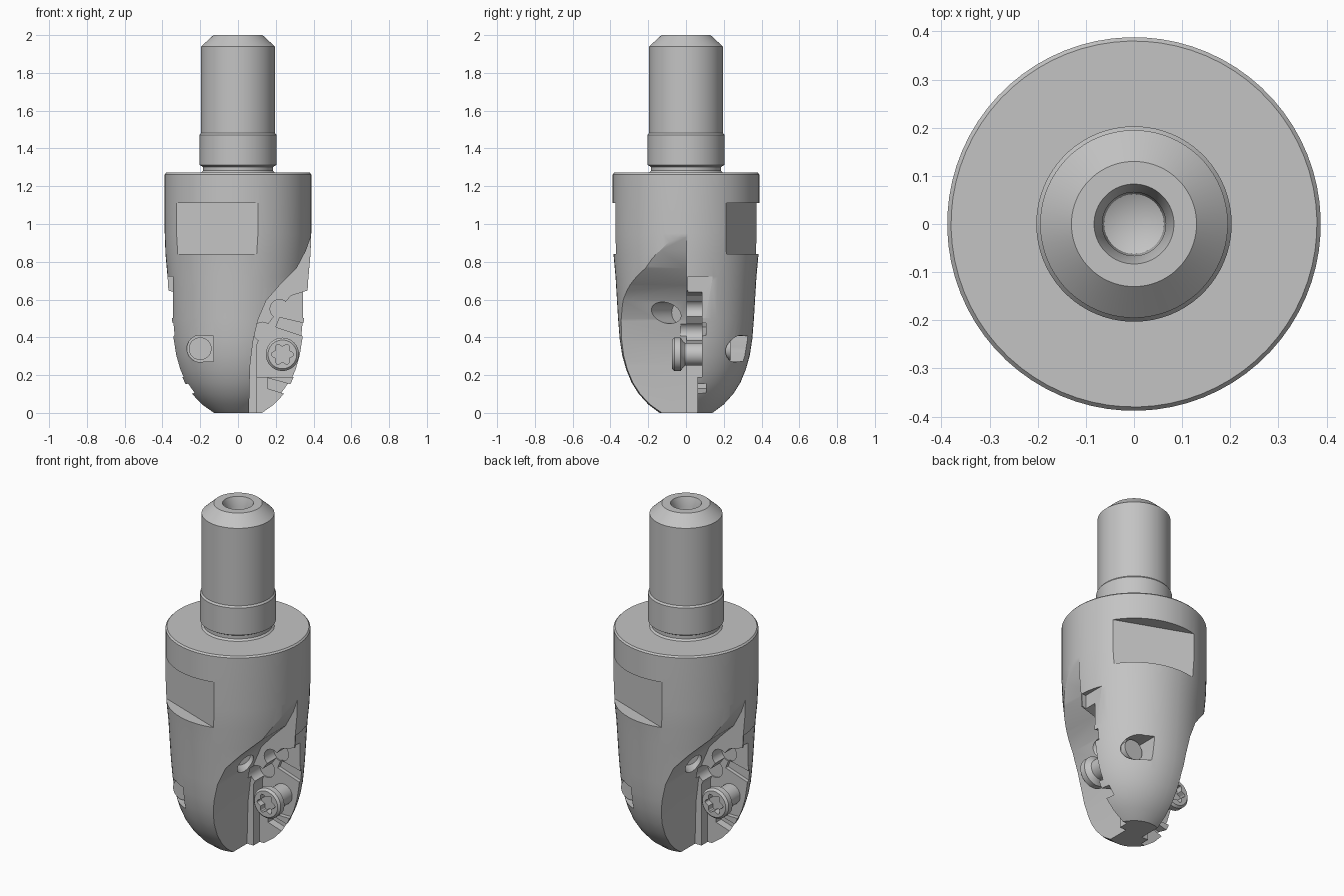
import bpy, bmesh
from math import pi, sin, cos
from mathutils import Matrix

cube = bpy.data.objects.get("Cube")
if cube:
    bpy.data.objects.remove(cube)

steel = bpy.data.materials.new("grey steel")
steel.use_nodes = True
GREY = (0.55, 0.55, 0.55, 1)
steel.diffuse_color = GREY
steel.node_tree.nodes["Principled BSDF"].inputs["Base Color"].default_value = GREY
HALF_TURN = Matrix.Rotation(pi, 4, 'Z')


def finish(bm, name):
    bmesh.ops.recalc_face_normals(bm, faces=bm.faces)
    mesh = bpy.data.meshes.new(name)
    bm.to_mesh(mesh)
    bm.free()
    mesh.materials.append(steel)
    obj = bpy.data.objects.new(name, mesh)
    bpy.context.collection.objects.link(obj)
    return obj


def revolve(name, profile, place, steps=72):
    """Spin (radius, height) points about z, then put the result in place."""
    bm = bmesh.new()
    verts = [bm.verts.new((r, 0, z)) for r, z in profile]
    edges = [bm.edges.new(pair) for pair in zip(verts, verts[1:])]
    bmesh.ops.spin(bm, geom=verts + edges, cent=(0, 0, 0), axis=(0, 0, 1),
                   angle=2 * pi, steps=steps)
    bmesh.ops.remove_doubles(bm, verts=bm.verts, dist=1e-5)
    bm.transform(place)
    return finish(bm, name)


def prism(name, outline, y0, y1, turn=0.0):
    """Extrude an (x, z) outline along y, then turn it about the axis."""
    bm = bmesh.new()
    face = bm.faces.new([bm.verts.new((x, y0, z)) for x, z in outline])
    new = bmesh.ops.extrude_face_region(bm, geom=[face])["geom"]
    moved = [v for v in new if isinstance(v, bmesh.types.BMVert)]
    bmesh.ops.translate(bm, verts=moved, vec=(0, y1 - y0, 0))
    bm.transform(Matrix.Rotation(turn, 4, 'Z'))
    return finish(bm, name)


def ring(x, z, radius, lobe=0.0, count=32):
    pts = []
    for i in range(count):
        a = 2 * pi * i / count
        r = radius + lobe * cos(6 * a)
        pts.append((x + r * cos(a), z + r * sin(a)))
    return pts


def box(x0, x1, z0, z1):
    return [(x0, z0), (x1, z0), (x1, z1), (x0, z1)]


def cut(target, cutter):
    mod = target.modifiers.new("cut", 'BOOLEAN')
    mod.operation = 'DIFFERENCE'
    mod.solver = 'EXACT'
    mod.object = cutter
    bpy.context.view_layer.objects.active = target
    bpy.ops.object.modifier_apply(modifier=mod.name)
    bpy.data.objects.remove(cutter)


def repeat_half(obj):
    """Keep the +x half and repeat it half a turn around the axis."""
    bm = bmesh.new()
    bm.from_mesh(obj.data)
    bmesh.ops.bisect_plane(bm, geom=bm.verts[:] + bm.edges[:] + bm.faces[:],
                           dist=1e-5, plane_co=(0, 0, 0), plane_no=(1, 0, 0),
                           clear_inner=True)
    copy = bmesh.ops.duplicate(bm, geom=bm.verts[:] + bm.edges[:] + bm.faces[:])["geom"]
    turned = [v for v in copy if isinstance(v, bmesh.types.BMVert)]
    bmesh.ops.transform(bm, matrix=HALF_TURN, verts=turned)
    bmesh.ops.remove_doubles(bm, verts=bm.verts, dist=1e-4)
    bm.to_mesh(obj.data)
    bm.free()


# Turned body: rounded nose, head, collar, shank and central bore
body = revolve("cutter_body", [
    (0, 0), (0.14, 0), (0.2, 0.045), (0.25, 0.1), (0.288, 0.16),
    (0.317, 0.23), (0.338, 0.305), (0.351, 0.39), (0.36, 0.5), (0.373, 0.72),
    (0.384, 0.84), (0.388, 0.95), (0.388, 1.263),
    (0.38, 1.272), (0.195, 1.272), (0.185, 1.282), (0.185, 1.302),
    (0.203, 1.312), (0.203, 1.472), (0.195, 1.482), (0.195, 1.94),
    (0.13, 2.0), (0.083, 2.0), (0.066, 1.95), (0.062, 0.79), (0, 0.76)],
    Matrix.Rotation(0.031, 4, 'Z'))

flute = [(0.6, 1.2), (0.41, 1.0), (0.385, 0.93), (0.36, 0.86), (0.31, 0.765),
         (0.22, 0.675), (0.15, 0.595), (0.105, 0.49), (0.08, 0.38),
         (0.064, 0.25), (0.055, -0.1), (0.6, -0.1)]
pocket = [(0.1, 0.19), (0.1, 0.36), (0.13, 0.43), (0.22, 0.55), (0.28, 0.62),
          (0.375, 0.65), (0.61, 0.65), (0.61, 0.19)]
lower_seat = box(0.1, 0.62, -0.11, 0.2)
upper_slot = [(0.2, 0.455), (0.5, 0.355), (0.5, 0.44), (0.22, 0.505)]
lower_slot = [(0.155, 0.13), (0.5, 0.02), (0.5, 0.09), (0.155, 0.185)]

# Spanner flats, slightly turned from the front and back
for turn in (-0.36, pi - 0.36):
    cut(body, prism("spanner_flat", box(-0.4, 0.4, 0.84, 1.11), -0.7, -0.312, turn))
# Chip flute with insert pocket, corner reliefs and locating slots
cut(body, prism("flute", flute, -0.6, 0.002))
cut(body, prism("pocket", pocket, -0.04, 0.085))
cut(body, prism("lower_seat", lower_seat, -0.042, 0.06))
for x, z in ((0.22, 0.55), (0.13, 0.43)):
    cut(body, prism("relief", ring(x, z, 0.05), -0.03, 0.092))
for slot in (upper_slot, lower_slot):
    cut(body, prism("slot", slot, 0.03, 0.107))
# Shallow clearance on the rim behind the pocket
cut(body, prism("clearance", box(0.345, 0.59, 0.503, 0.722), 0.01, 0.25))
# Recess around the screw end, round on its outer side
cut(body, prism("recess", ring(0.2, 0.34, 0.071), 0.2, 0.6))
cut(body, prism("recess_corner", box(0.13, 0.21, 0.272, 0.408), 0.203, 0.59))
# Coolant outlet in the flute wall
cut(body, prism("coolant_outlet", ring(0, 0.53, 0.057), -0.3, -0.05, 0.86))
repeat_half(body)

# Clamping screws with six-lobed sockets, one per pocket
SX, SZ = 0.235, 0.31
parts = [body]
for side, turn in (("front", 0), ("back", pi)):
    place = Matrix.Translation((SX, -0.04, SZ)) @ Matrix.Rotation(-pi / 2, 4, 'X')
    screw = revolve(side + "_clamp_screw", [
        (0, 0.2), (0.06, 0.2), (0.06, 0.035), (0.072, 0.022), (0.088, 0.012),
        (0.088, -0.022), (0.076, -0.034), (0, -0.034)], place, 48)
    cut(screw, prism("socket", ring(SX, SZ, 0.05, 0.009, 48), -0.2, -0.035))
    screw.data.transform(Matrix.Rotation(turn, 4, 'Z'))
    plug = prism(side + "_screw_end", ring(0.2, 0.34, 0.06), 0.15, 0.235, turn)
    parts += [screw, plug]

# Smooth turned surfaces, sharp machined edges
bpy.ops.object.select_all(action='DESELECT')
for obj in parts:
    obj.select_set(True)
bpy.context.view_layer.objects.active = body
bpy.ops.object.shade_smooth_by_angle(angle=0.4)
